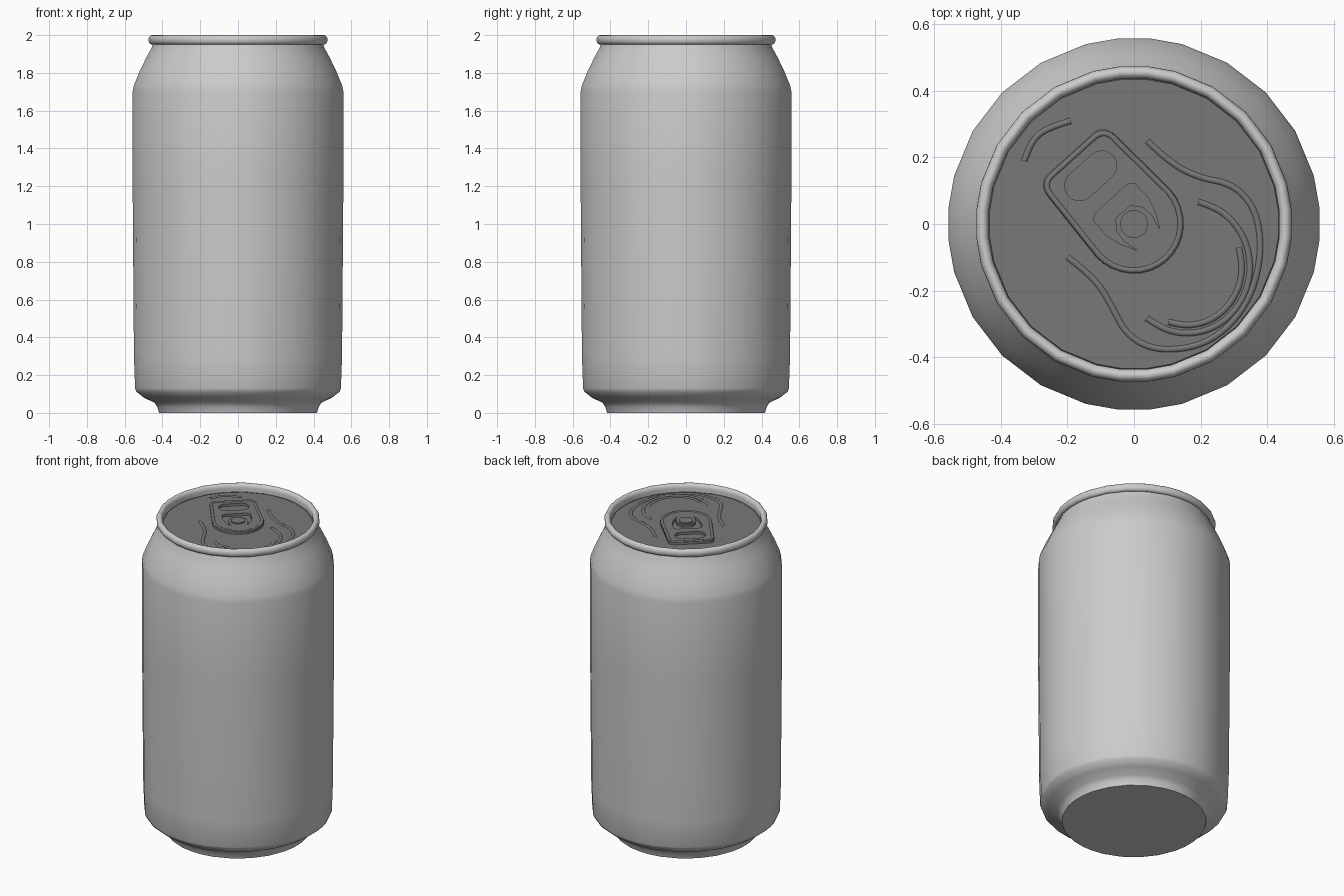
import bpy, bmesh, math
from mathutils import Matrix

if "Cube" in bpy.data.objects:
    bpy.data.objects.remove(bpy.data.objects["Cube"])


def material(name, c):
    m = bpy.data.materials.new(name)
    m.diffuse_color = (c, c, c, 1)
    m.use_nodes = True
    m.node_tree.nodes["Principled BSDF"].inputs["Base Color"].default_value = m.diffuse_color
    return m


silver = material("silver_metal", 0.6)
dark = material("dark_metal", 0.19)

LID_Z = 1.95
# 24-sided ring, with each of the four axis corners cut to a small flat
ANGLES = [math.radians(q * 90 + a) for q in range(4) for a in (5, 15, 30, 45, 60, 75, 85)]


def finish(ob, mat, angle=40):
    ob.data.materials.clear()
    ob.data.materials.append(mat)
    bpy.ops.object.select_all(action='DESELECT')
    ob.select_set(True)
    bpy.context.view_layer.objects.active = ob
    if ob.type == 'CURVE':
        bpy.ops.object.convert(target='MESH')
        ob = bpy.context.view_layer.objects.active
    bpy.ops.object.shade_smooth_by_angle(angle=math.radians(angle))
    return ob


def lathe(name, profile, mat, cap_bottom=False, cap_top=False):
    bm = bmesh.new()
    rings = [[bm.verts.new((r * math.cos(a), r * math.sin(a), z)) for a in ANGLES]
             for r, z in profile]
    n = len(ANGLES)
    for lo, hi in zip(rings, rings[1:]):
        for j in range(n):
            k = (j + 1) % n
            bm.faces.new((lo[j], lo[k], hi[k], hi[j]))
    if cap_bottom:
        bm.faces.new(rings[0][::-1])
    if cap_top:
        bm.faces.new(rings[-1])
    me = bpy.data.meshes.new(name)
    bm.to_mesh(me)
    bm.free()
    ob = bpy.data.objects.new(name, me)
    bpy.context.collection.objects.link(ob)
    return finish(ob, mat)


def curve(name, dims, splines, cyclic, smooth=False):
    cu = bpy.data.curves.new(name, 'CURVE')
    cu.dimensions = dims
    for pts in splines:
        s = cu.splines.new('NURBS' if smooth else 'POLY')
        s.points.add(len(pts) - 1)
        for p, (x, y) in zip(s.points, pts):
            p.co = (x, y, 0, 1)
        s.use_cyclic_u = cyclic
        if smooth:
            s.order_u = 3
            s.use_endpoint_u = not cyclic
            s.resolution_u = 6
    ob = bpy.data.objects.new(name, cu)
    bpy.context.collection.objects.link(ob)
    return ob


def arc(cx, cy, rx, ry, a0, a1, n=10):
    return [(cx + rx * math.cos(math.radians(a0 + (a1 - a0) * i / n)),
             cy + ry * math.sin(math.radians(a0 + (a1 - a0) * i / n))) for i in range(n + 1)]


# Can body: foot, wall, shoulder and neck
lathe("can_body", [(0.42, 0), (0.428, 0.03), (0.445, 0.055), (0.50, 0.08), (0.54, 0.112),
                   (0.547, 0.13), (0.553, 0.3), (0.56, 1.2), (0.56, 1.70), (0.553, 1.735),
                   (0.522, 1.81), (0.488, 1.88), (0.458, 1.935), (0.452, 1.96)],
      silver, cap_bottom=True)

# Rolled rim, running down inside to the lid
rim = arc(0.457, 1.975, 0.019, 0.025, -90, 180, 12)
lathe("rim", [(0.445, 1.95)] + rim + [(0.438, LID_Z)], silver)

# Lid panel
lathe("lid", [(0.439, LID_Z - 0.004), (0.436, LID_Z)], dark, cap_top=True)

# Embossed lines of the lid: pouring panel, opening score, finger dent
lines = [
    [(0.04, 0.25), (0.10, 0.19), (0.19, 0.14), (0.30, 0.12), (0.37, 0.04), (0.385, -0.10),
     (0.34, -0.25), (0.23, -0.36), (0.08, -0.385), (-0.02, -0.34), (-0.07, -0.24),
     (-0.12, -0.16), (-0.20, -0.10)],
    arc(0.16, -0.13, 0.19, 0.20, 80, -130, 14),
    arc(0.16, -0.13, 0.165, 0.175, 20, -110, 10),
    [(-0.33, 0.19), (-0.31, 0.25), (-0.26, 0.29), (-0.19, 0.31)],
]
emboss = curve("lid_embossing", '3D', lines, False, True)
emboss.data.bevel_depth = 0.011
emboss.data.bevel_resolution = 2
emboss.location.z = LID_Z - 0.005
finish(emboss, dark, 60)

# Pull tab: plate with finger hole and a slot around the rivet tongue
outline = (arc(0, 0, 0.15, 0.15, 90, 270, 16) + arc(0.245, -0.095, 0.04, 0.04, -90, 0, 5)
           + arc(0.245, 0.095, 0.04, 0.04, 0, 90, 5))
hole = (arc(0.195, 0.045, 0.045, 0.045, 0, 180, 10)
        + arc(0.195, -0.045, 0.045, 0.045, 180, 360, 10))
half = [(0.102, 0.065), (0.09, 0.083), (0.03, 0.085), (-0.02, 0.07), (-0.065, 0.046),
        (-0.02, 0.058), (0.02, 0.054), (0.05, 0.03)]
slot = half + [(u, -v) for u, v in reversed(half)]
turn = Matrix.Rotation(math.radians(132), 4, 'Z')
tab = curve("pull_tab", '2D', [outline, hole, slot], True)
tab.data.fill_mode = 'BOTH'
tab.data.extrude = 0.008
tab.matrix_world = Matrix.Translation((0, 0, LID_Z + 0.010)) @ turn
finish(tab, dark)

# Raised bead around the tab edge
bead = curve("tab_edge", '3D', [[(u * 0.95 + 0.003, v * 0.94) for u, v in outline]], True)
bead.data.bevel_depth = 0.010
bead.data.bevel_resolution = 2
bead.matrix_world = Matrix.Translation((0, 0, LID_Z + 0.013)) @ turn
finish(bead, dark, 60)

# Rivet
bpy.ops.mesh.primitive_cylinder_add(vertices=24, radius=0.042, depth=0.026,
                                    location=(0, 0, LID_Z + 0.012))
rivet = bpy.context.object
rivet.name = "rivet"
finish(rivet, dark)
